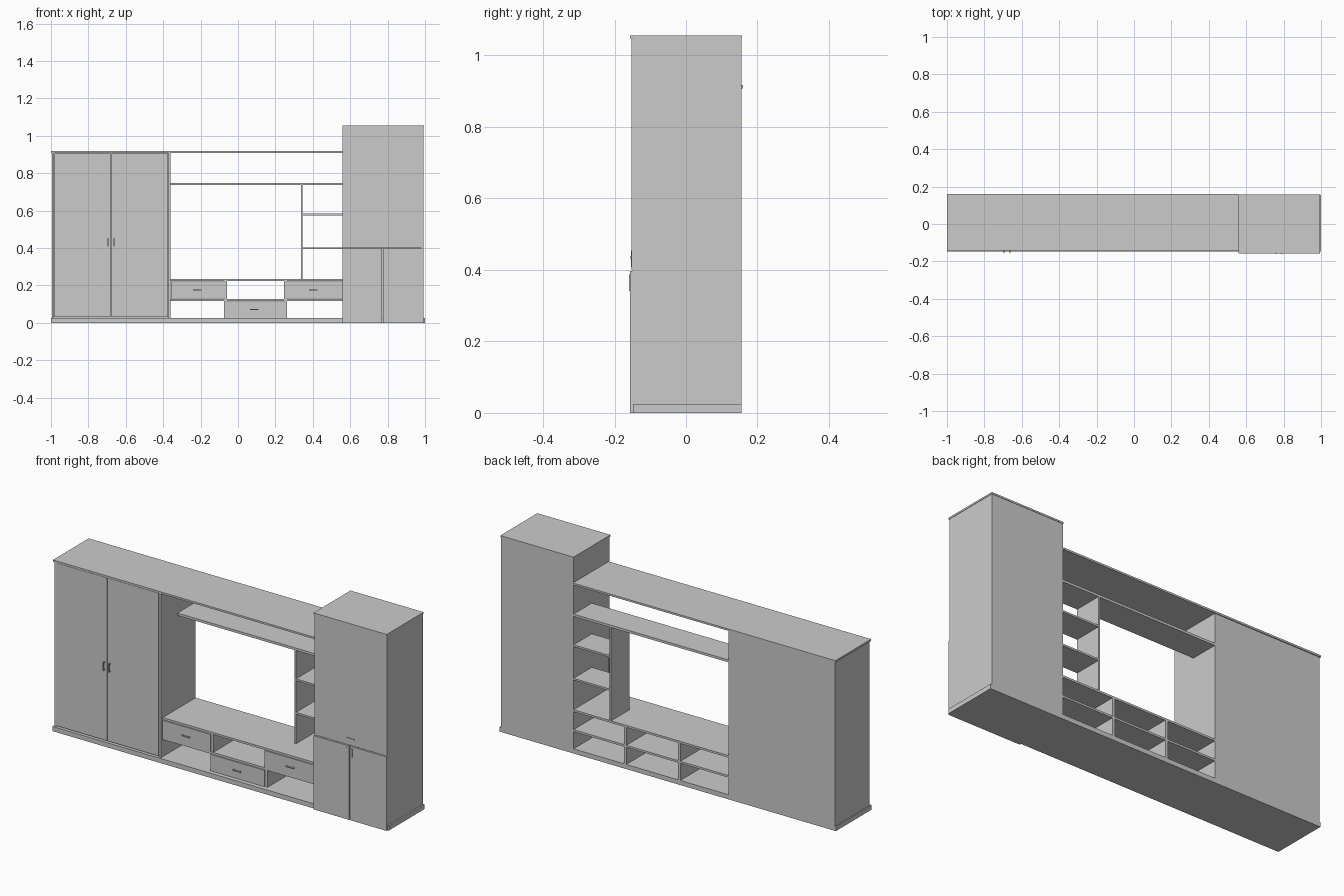
import bpy

if "Cube" in bpy.data.objects:
    bpy.data.objects.remove(bpy.data.objects["Cube"])


def panel(name, x, y, z):
    """Flat board given by its (min, max) extent on each axis."""
    bpy.ops.mesh.primitive_cube_add(
        size=1, location=[(a + b) / 2 for a, b in (x, y, z)])
    ob = bpy.context.object
    ob.name = name
    ob.scale = [b - a for a, b in (x, y, z)]
    bpy.ops.object.transform_apply(location=False, rotation=False, scale=True)
    return ob


def handle(name, cx, face, cz, depth, upright):
    """Slim bar on two posts, standing off a front face."""
    h, w, t = 0.023, 0.003, min(0.004, depth)
    bar_x, bar_z = (w, h) if upright else (h, w)
    front = face - depth
    panel(name + "_bar", (cx - bar_x, cx + bar_x), (front, front + t),
          (cz - bar_z, cz + bar_z))
    for i, s in enumerate((-1, 1)):
        px = cx + (0 if upright else s * 0.019)
        pz = cz + (s * 0.019 if upright else 0)
        panel(f"{name}_post_{i}", (px - w, px + w), (front + t * 0.5, face + 0.002),
              (pz - w, pz + w))


BACK = 0.155
BASE = 0.025

# Shared base and long top board
panel("base", (-1, 1), (-0.148, BACK), (0, BASE))
panel("long_top", (-1, 0.56), (-0.143, 0.16), (0.908, 0.918))

# Wardrobe carcass
panel("wardrobe_left_side", (-0.995, -0.983), (-0.138, BACK), (BASE, 0.908))
panel("wardrobe_right_side", (-0.372, -0.36), (-0.138, BACK), (BASE, 0.908))
panel("wardrobe_back", (-0.983, -0.372), (0.148, BACK), (BASE, 0.908))

# Wardrobe doors with upright handles
for side, x, hx in (("left", (-0.982, -0.681), -0.695),
                    ("right", (-0.676, -0.374), -0.662)):
    panel(f"wardrobe_{side}_door", x, (-0.141, -0.131), (0.031, 0.906))
    handle(f"wardrobe_{side}_handle", hx, -0.141, 0.431, 0.013, True)

# Media bench shelves and dividers
for i, z in enumerate(((0.117, 0.128), (0.224, 0.235))):
    panel(f"bench_shelf_{i}", (-0.36, 0.56), (-0.125, BACK), z)
for i, x in enumerate(((-0.075, -0.06), (0.246, 0.261))):
    for j, z in enumerate(((BASE, 0.117), (0.128, 0.224))):
        panel(f"bench_divider_{i}_{j}", x, (-0.122, BACK), z)

# Drawer fronts
for side, x, z in (("left", (-0.359, -0.075), (0.129, 0.222)),
                   ("right", (0.246, 0.56), (0.129, 0.222)),
                   ("lower", (-0.074, 0.246), (0.027, 0.115))):
    panel(f"{side}_drawer_front", x, (-0.128, -0.118), z)
    handle(f"{side}_drawer_handle", sum(x) / 2, -0.128, sum(z) / 2, 0.01, False)

# Shallow wall shelf and open side shelves
panel("upper_shelf", (-0.36, 0.56), (0, BACK), (0.736, 0.749))
panel("side_shelf_upright", (0.337, 0.345), (0, BACK), (0.235, 0.736))
for i, z in enumerate((0.394, 0.574)):
    panel(f"side_shelf_{i}", (0.345, 0.56), (0, BACK), (z, z + 0.01))

# Tall cabinet carcass
panel("tall_left_side", (0.56, 0.572), (-0.142, BACK), (BASE, 1.047))
panel("tall_right_side", (0.98, 0.992), (-0.151, 0.148), (BASE, 1.047))
panel("tall_back", (0.572, 0.992), (0.148, BACK), (BASE, 1.047))
panel("tall_inner_shelf", (0.572, 0.98), (-0.142, 0.148), (0.394, 0.404))
panel("tall_top", (0.559, 0.994), (-0.157, 0.157), (1.047, 1.056))

# Tall cabinet doors
panel("tall_upper_door", (0.56, 0.992), (-0.152, -0.142), (0.4, 1.046))
panel("tall_lower_left_door", (0.56, 0.771), (-0.157, -0.147), (0, 0.397))
panel("tall_lower_right_door", (0.775, 0.992), (-0.157, -0.147), (0, 0.397))
handle("tall_upper_handle", 0.775, -0.152, 0.435, 0.004, False)
handle("tall_lower_left_handle", 0.759, -0.157, 0.364, 0.003, True)
handle("tall_lower_right_handle", 0.788, -0.157, 0.364, 0.003, True)
